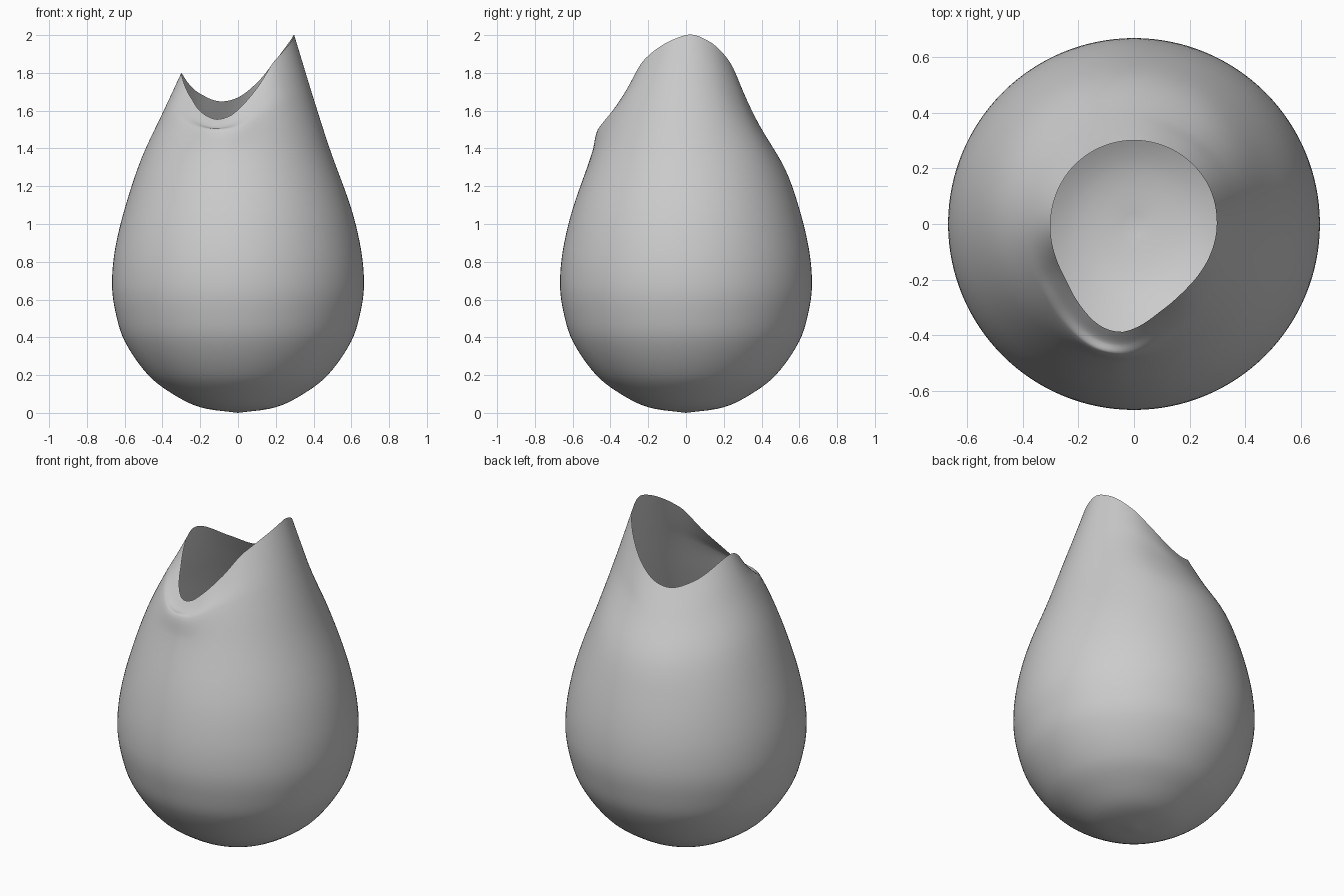
import bpy, bmesh, math

if "Cube" in bpy.data.objects:
    bpy.data.objects.remove(bpy.data.objects["Cube"])

# Shared lower profile (radius, height): round bottom up to the shoulder
BODY = [(0, 0), (.2, .03), (.345, .1), (.475, .2), (.6, .38), (.65, .54),
        (.667, .68), (.652, .86), (.6, 1.08)]

# Upper wall by angle: angle, shoulder r z, neck r z, rim r z
UPPER = [
    (0, .485, 1.40, .395, 1.68, .297, 2.0),
    (24, .49, 1.39, .395, 1.67, .30, 1.967),
    (48, .50, 1.37, .39, 1.62, .30, 1.87),
    (70, .52, 1.31, .39, 1.55, .30, 1.75),
    (90, .525, 1.29, .40, 1.50, .30, 1.67),
    (110, .525, 1.29, .40, 1.49, .30, 1.65),
    (132, .52, 1.30, .40, 1.51, .30, 1.69),
    (180, .51, 1.35, .40, 1.585, .30, 1.80),
    (217, .505, 1.36, .41, 1.56, .313, 1.67),
    (234, .50, 1.37, .435, 1.52, .344, 1.60),
    (252, .50, 1.38, .467, 1.50, .385, 1.555),
    (263, .50, 1.38, .470, 1.50, .39, 1.57),
    (270, .495, 1.38, .463, 1.505, .375, 1.605),
    (288, .49, 1.38, .42, 1.57, .325, 1.72),
    (312, .485, 1.39, .395, 1.64, .297, 1.87),
]


def spline(keys, t):
    """Cubic through rows (t, values...) with finite-difference slopes."""
    i = 1
    while i < len(keys) - 2 and keys[i + 1][0] < t:
        i += 1
    if t < keys[1][0]:
        i = 0
    a, b = keys[i], keys[i + 1]
    p, n = keys[max(i - 1, 0)], keys[min(i + 2, len(keys) - 1)]
    h = b[0] - a[0]
    s = (t - a[0]) / h
    out = []
    for k in range(1, len(a)):
        ma = (b[k] - p[k]) / (b[0] - p[0]) * h
        mb = (n[k] - a[k]) / (n[0] - a[0]) * h
        out.append((2*s**3 - 3*s**2 + 1) * a[k] + (s**3 - 2*s**2 + s) * ma
                   + (3*s**2 - 2*s**3) * b[k] + (s**3 - s**2) * mb)
    return out


def shifted(row, d):
    return (row[0] + d,) + row[1:]


RING = [shifted(r, -360) for r in UPPER[-3:]] + UPPER + [shifted(r, 360) for r in UPPER[:3]]
SEG, STEPS = 128, 5


def column(angle):
    """Full wall profile at one angle."""
    ra, za, rb, zb, rr, zr = spline(RING, angle)
    # small ledge below the pouring dip
    dip = .018 * math.exp(-((angle - 255) / 16) ** 2)
    mid = ((rb + rr) / 2 + .3 * dip, (zb + zr) / 2 - dip)
    pts = BODY + [(ra, za), (rb, zb), mid, (rr, zr)]
    keys, d = [], 0
    for j, p in enumerate(pts):
        if j:
            d += math.dist(p, pts[j - 1])
        keys.append((d, *p))
    out = []
    for a, b in zip(keys, keys[1:]):
        out += [spline(keys, a[0] + (b[0] - a[0]) * s / STEPS) for s in range(STEPS)]
    return out[1:] + [pts[-1]]


# Open egg-shaped shell
bm = bmesh.new()
base = bm.verts.new((0, 0, 0))
cols = []
for i in range(SEG):
    deg = 360 * i / SEG
    c, s = math.cos(math.radians(deg)), math.sin(math.radians(deg))
    cols.append([bm.verts.new((r * c, r * s, max(z, 0))) for r, z in column(deg)])
for i in range(SEG):
    a, b = cols[i], cols[(i + 1) % SEG]
    bm.faces.new((base, b[0], a[0]))
    for j in range(len(a) - 1):
        bm.faces.new((a[j], b[j], b[j + 1], a[j + 1]))
mesh = bpy.data.meshes.new("egg_vase")
bm.to_mesh(mesh)
bm.free()
for f in mesh.polygons:
    f.use_smooth = True
vase = bpy.data.objects.new("egg_vase", mesh)
bpy.context.collection.objects.link(vase)
